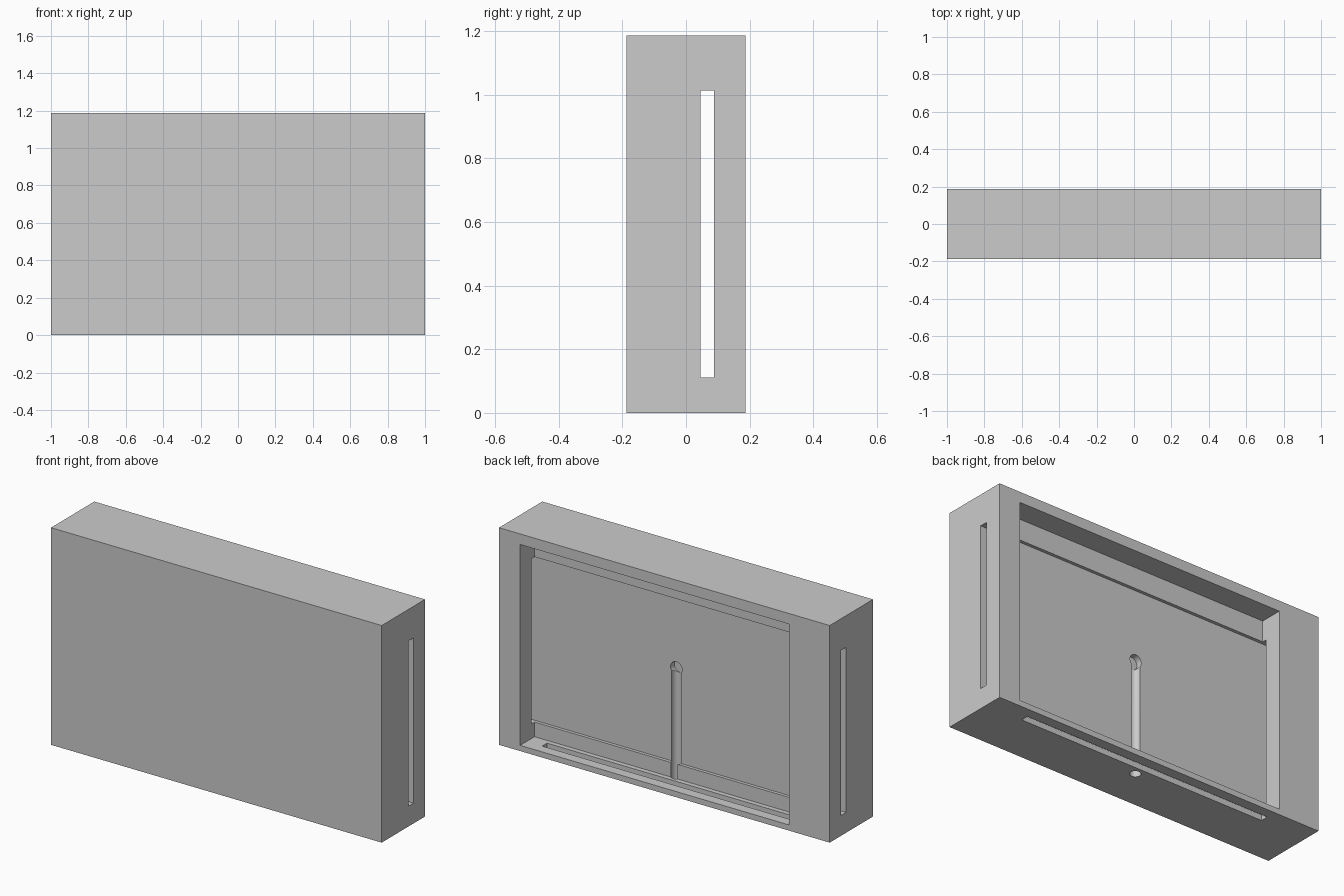
import bpy
from math import pi

scene = bpy.context.scene
cube = bpy.data.objects.get("Cube")
if cube:
    bpy.data.objects.remove(cube, do_unlink=True)

# Single grey material
grey = bpy.data.materials.new("plain grey")
grey.use_nodes = True
colour = (0.6, 0.6, 0.6, 1)
grey.diffuse_color = colour
grey.node_tree.nodes["Principled BSDF"].inputs["Base Color"].default_value = colour


def box(name, x, y, z):
    """Box from (min, max) pairs on each axis."""
    bpy.ops.mesh.primitive_cube_add(size=1)
    ob = bpy.context.object
    ob.name = name
    ob.location = [(a + b) / 2 for a, b in (x, y, z)]
    ob.scale = [b - a for a, b in (x, y, z)]
    bpy.ops.object.transform_apply(location=True, rotation=True, scale=True)
    ob.data.materials.append(grey)
    return ob


def rod(name, radius, length, centre, tilt=0):
    bpy.ops.mesh.primitive_cylinder_add(vertices=48, radius=radius, depth=length,
                                        location=centre, rotation=(tilt, 0, 0))
    ob = bpy.context.object
    ob.name = name
    bpy.ops.object.transform_apply(location=True, rotation=True, scale=True)
    ob.data.materials.append(grey)
    return ob


# Solid housing
housing = box("housing", (-1, 1), (-0.187, 0.187), (0, 1.187))

cutters = [
    # Shallow recess open at the back
    box("recess_cutter", (-0.755, 0.872), (0.0625, 0.3), (0.031, 1.129)),
    # Sideways slot that also sinks the middle panel
    box("side_slot_cutter", (-1.1, 1.1), (0.045, 0.088), (0.111, 1.014)),
    # Long slot through the bottom wall
    box("bottom_slot_cutter", (-0.725, 0.778), (0.089, 0.131), (-0.1, 0.08)),
    # Vertical cable channel and its round upper end
    rod("channel_cutter", 0.028, 0.725, (0.027, 0.042, 0.2625)),
    rod("channel_end_cutter", 0.035, 0.1, (0.027, 0.062, 0.625), pi / 2),
]

for cutter in cutters:
    cutter.hide_render = True
    mod = housing.modifiers.new(cutter.name, "BOOLEAN")
    mod.operation = "DIFFERENCE"
    mod.solver = "EXACT"
    mod.object = cutter

# Apply the cuts and discard the helpers
bpy.ops.object.select_all(action="DESELECT")
housing.select_set(True)
bpy.context.view_layer.objects.active = housing
for mod in list(housing.modifiers):
    bpy.ops.object.modifier_apply(modifier=mod.name)
for cutter in cutters:
    bpy.data.objects.remove(cutter, do_unlink=True)
bpy.ops.object.shade_smooth_by_angle(angle=pi / 6)
